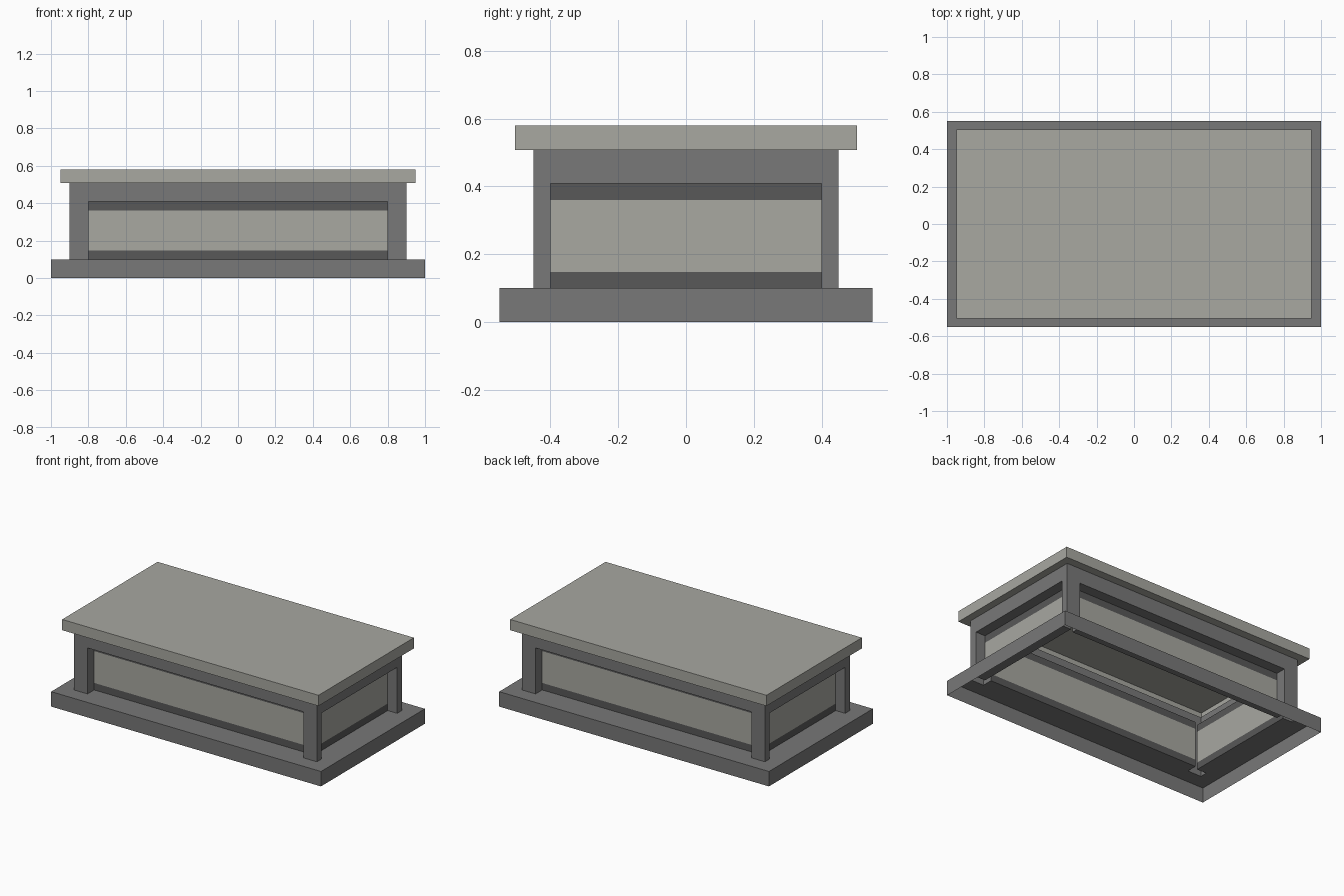
import bpy, bmesh

if "Cube" in bpy.data.objects:
    bpy.data.objects.remove(bpy.data.objects["Cube"])


def lin(v):
    v /= 255
    return v / 12.92 if v <= 0.04045 else ((v + 0.055) / 1.055) ** 2.4


def material(name, r, g, b):
    m = bpy.data.materials.new(name)
    m.diffuse_color = (lin(r), lin(g), lin(b), 1)
    m.use_nodes = True
    m.node_tree.nodes["Principled BSDF"].inputs["Base Color"].default_value = m.diffuse_color
    return m


LIGHT = material("pale stone", 168, 168, 161)
FRAME = material("mid grey", 120, 120, 120)
DARK = material("dark grey", 88, 88, 88)

# half sizes and heights
BX, BY = 1.0, 0.55        # plinth
WX, WY = 0.9, 0.45        # body outside
TX, TY = 0.95, 0.505      # lid
OX, OY = 0.8, 0.4         # openings between the posts
D = 0.07                  # recess depth
Z0, Z1, Z2, Z3 = 0.1, 0.408, 0.508, 0.58
S0, S1 = 0.147, 0.36      # pale part of the panels


def build(name, quads, mat):
    bm = bmesh.new()
    for q in quads:
        bm.faces.new([bm.verts.new(p) for p in q])
    bmesh.ops.remove_doubles(bm, verts=bm.verts, dist=1e-5)
    me = bpy.data.meshes.new(name)
    bm.to_mesh(me)
    bm.free()
    me.materials.append(mat)
    ob = bpy.data.objects.new(name, me)
    bpy.context.collection.objects.link(ob)
    return ob


def loop(x, y, z):
    return [(-x, -y, z), (x, -y, z), (x, y, z), (-x, y, z)]


def bridge(a, b):
    """Quads between two four-point loops."""
    return [[a[i], a[(i + 1) % 4], b[(i + 1) % 4], b[i]] for i in range(4)]


def turn(quads, side):
    """Half-turn the quads for the opposite side."""
    return quads if side > 0 else [[(-x, -y, z) for x, y, z in q] for q in quads]


# plinth: outer walls and top ledge, open underneath
build("plinth", bridge(loop(BX, BY, 0), loop(BX, BY, Z0))
      + bridge(loop(BX, BY, Z0), loop(WX, WY, Z0)), FRAME)

# lid: underside rim, walls and top, hollow inside
build("lid", bridge(loop(WX, WY, Z2), loop(TX, TY, Z2))
      + bridge(loop(TX, TY, Z2), loop(TX, TY, Z3))
      + [loop(TX, TY, Z3)], LIGHT)

# upper band
build("upper_band", bridge(loop(WX, WY, Z1), loop(WX, WY, Z2)), FRAME)

# corner posts: two outer faces each
for sx in (1, -1):
    for sy in (1, -1):
        f = [[(sx * OX, sy * WY, Z0), (sx * WX, sy * WY, Z0), (sx * WX, sy * WY, Z1), (sx * OX, sy * WY, Z1)],
             [(sx * WX, sy * WY, Z0), (sx * WX, sy * OY, Z0), (sx * WX, sy * OY, Z1), (sx * WX, sy * WY, Z1)]]
        if sx * sy > 0:
            f = [q[::-1] for q in f]
        build("corner_post", f, FRAME)


# recessed openings: reveal around each one, then the striped panel at the back
def front(h, d, z):
    return (h, -WY + d, z)


def right(h, d, z):
    return (WX - d, h, z)


for side in (1, -1):
    for point, half, label in ((front, OX, "long"), (right, OY, "short")):
        def rect(d, z0, z1):
            return [point(-half, d, z0), point(half, d, z0), point(half, d, z1), point(-half, d, z1)]
        build(label + "_reveal", turn(bridge(rect(0, Z0, Z1), rect(D, Z0, Z1)), side), FRAME)
        build(label + "_panel", turn([rect(D, S0, S1)], side), LIGHT)
        build(label + "_panel_borders", turn([rect(D, Z0, S0), rect(D, S1, Z1)], side), DARK)
